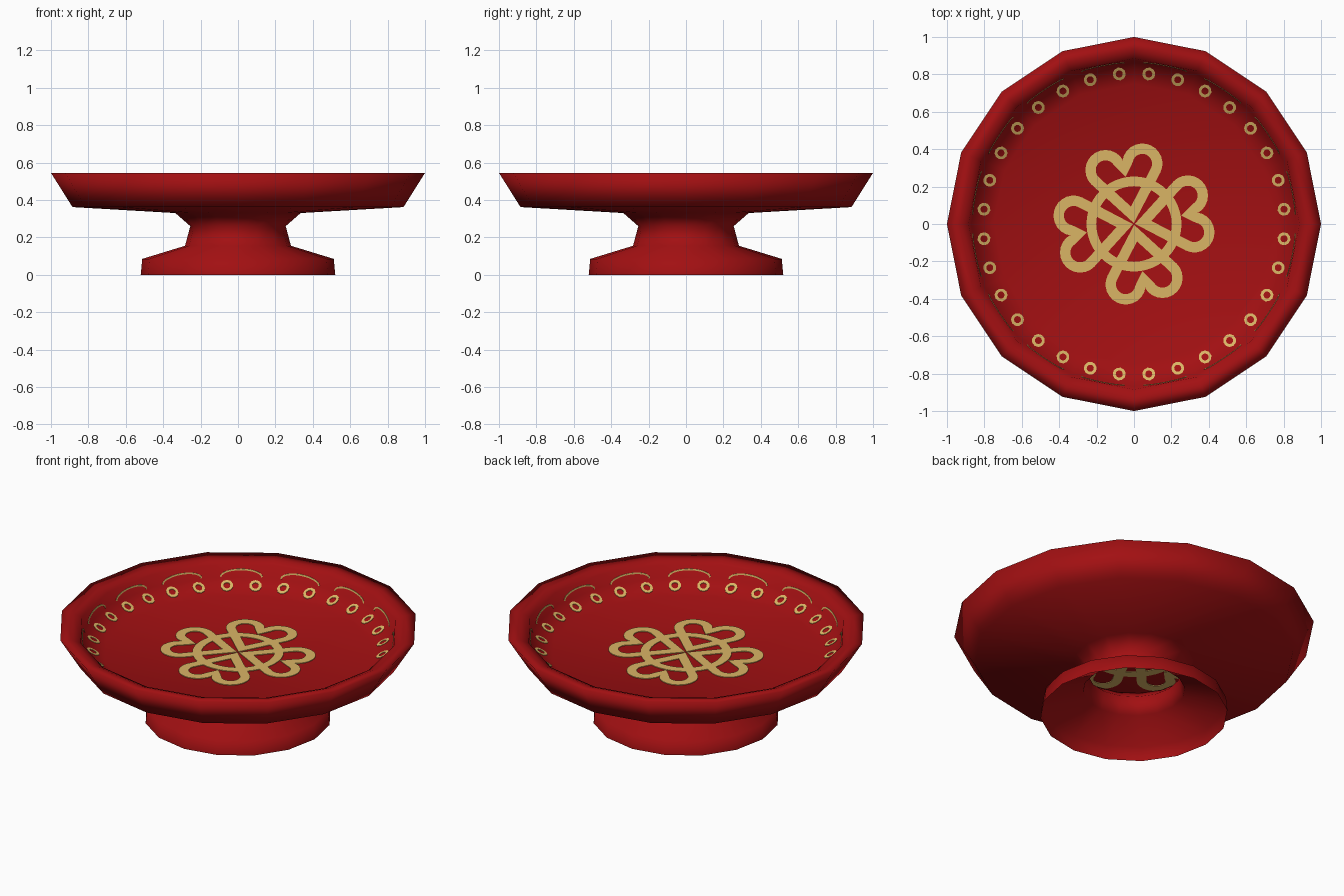
import bpy, bmesh, math

if "Cube" in bpy.data.objects:
    bpy.data.objects.remove(bpy.data.objects["Cube"])

SIDES = 16
STEP = 2 * math.pi / SIDES
C = math.cos(STEP / 2)


def material(name, rgb):
    m = bpy.data.materials.new(name)
    m.diffuse_color = (*rgb, 1)
    m.use_nodes = True
    m.node_tree.nodes["Principled BSDF"].inputs["Base Color"].default_value = m.diffuse_color
    return m


red = material("lacquer red", (0.36, 0.005, 0.006))
gold = material("gold", (0.70, 0.46, 0.13))


def make_object(name, bm, mat):
    bmesh.ops.recalc_face_normals(bm, faces=bm.faces)
    me = bpy.data.meshes.new(name)
    bm.to_mesh(me)
    bm.free()
    me.materials.append(mat)
    ob = bpy.data.objects.new(name, me)
    bpy.context.collection.objects.link(ob)
    return ob


# Footed dish: one thin turned shell, hollow foot up over the rim to the floor
FLOOR_R, FLOOR_Z = 0.75, 0.39
WALL_R, WALL_Z = 0.87, 0.45
profile = [(0.52, 0), (0.512, 0.085), (0.283, 0.155), (0.255, 0.26),
           (0.335, 0.33), (0.885, 0.362), (1.0, 0.545), (0.93, 0.538),
           (0.885, 0.52), (WALL_R, WALL_Z), (FLOOR_R, FLOOR_Z)]
bm = bmesh.new()
rings = [[bm.verts.new((r * math.cos(i * STEP), r * math.sin(i * STEP), z))
          for i in range(SIDES)] for r, z in profile]
for a, b in zip(rings, rings[1:]):
    for i in range(SIDES):
        j = (i + 1) % SIDES
        bm.faces.new((a[i], a[j], b[j], b[i]))
centre = bm.verts.new((0, 0, FLOOR_Z))
for i in range(SIDES):
    bm.faces.new((rings[-1][i], rings[-1][(i + 1) % SIDES], centre))
for f in bm.faces:
    f.smooth = True
make_object("footed_dish", bm, red)


def strip(bm, pts, width, place, closed=True):
    """Thin mitred band along 2D points; place(u, v, h) maps it to 3D."""
    n = len(pts)
    secs = []
    for i, (x, y) in enumerate(pts):
        p = pts[(i - 1) % n] if closed or i > 0 else pts[i]
        q = pts[(i + 1) % n] if closed or i < n - 1 else pts[i]
        norms = []
        for (ax, ay), (bx, by) in ((p, (x, y)), ((x, y), q)):
            l = math.hypot(bx - ax, by - ay)
            if l > 1e-6:
                norms.append((-(by - ay) / l, (bx - ax) / l))
        nx = sum(k[0] for k in norms) / len(norms)
        ny = sum(k[1] for k in norms) / len(norms)
        s = width / 2 / max(nx * nx + ny * ny, 0.35)
        secs.append([bm.verts.new(place(x + nx * s * e, y + ny * s * e, h))
                     for e, h in ((-1, -1), (1, -1), (1, 1), (-1, 1))])
    for i in range(n if closed else n - 1):
        a, b = secs[i], secs[(i + 1) % n]
        for k in range(4):
            m = (k + 1) % 4
            bm.faces.new((a[k], a[m], b[m], b[k]))


def circle(cx, cy, r, n):
    return [(cx + r * math.cos(2 * math.pi * i / n),
             cy + r * math.sin(2 * math.pi * i / n)) for i in range(n)]


def spin(x, y, z, a):
    return (x * math.cos(a) - y * math.sin(a), x * math.sin(a) + y * math.cos(a), z)


# Centre ornament: ring and four heart outlines, seen from both sides of the floor
bm = bmesh.new()
strip(bm, circle(0, 0, 0.228, 48), 0.052,
      lambda u, v, h: (u, v, FLOOR_Z + 0.004 * h))
lobe = [(0.31 + 0.08 * math.cos(math.radians(d)), 0.10 + 0.08 * math.sin(math.radians(d)))
        for d in range(125, -81, -15)]
heart = [(0.05, 0)] + lobe + [(0.30, 0)] + [(x, -y) for x, y in reversed(lobe)]
for k in range(4):
    ang = math.radians(10 + 90 * k)
    strip(bm, heart, 0.055,
          lambda u, v, h: spin(u, v, FLOOR_Z + 0.004 * h, ang))
make_object("heart_ornament", bm, gold)

# Border: a pair of small curls and a thin arch on each of the sixteen facets
bm = bmesh.new()
slope = (WALL_Z - FLOOR_Z) / ((WALL_R - FLOOR_R) * C)
arch = [(0.115 * math.cos(math.pi * i / 12), WALL_Z + 0.005 + 0.042 * math.sin(math.pi * i / 12))
        for i in range(13)]
for k in range(SIDES):
    ang = (k + 0.5) * STEP

    def on_slope(u, v, h):
        return spin(u, v, FLOOR_Z + (u - FLOOR_R * C) * slope + 0.003 * h, ang)

    def on_wall(u, v, h):
        return spin(WALL_R * C + (v - WALL_Z) * 0.21 - 0.002 * h, u, v, ang)

    for side in (-1, 1):
        strip(bm, circle(0.802, 0.079 * side, 0.027, 10), 0.015, on_slope)
    strip(bm, arch, 0.009, on_wall, closed=False)
make_object("border_pattern", bm, gold)
